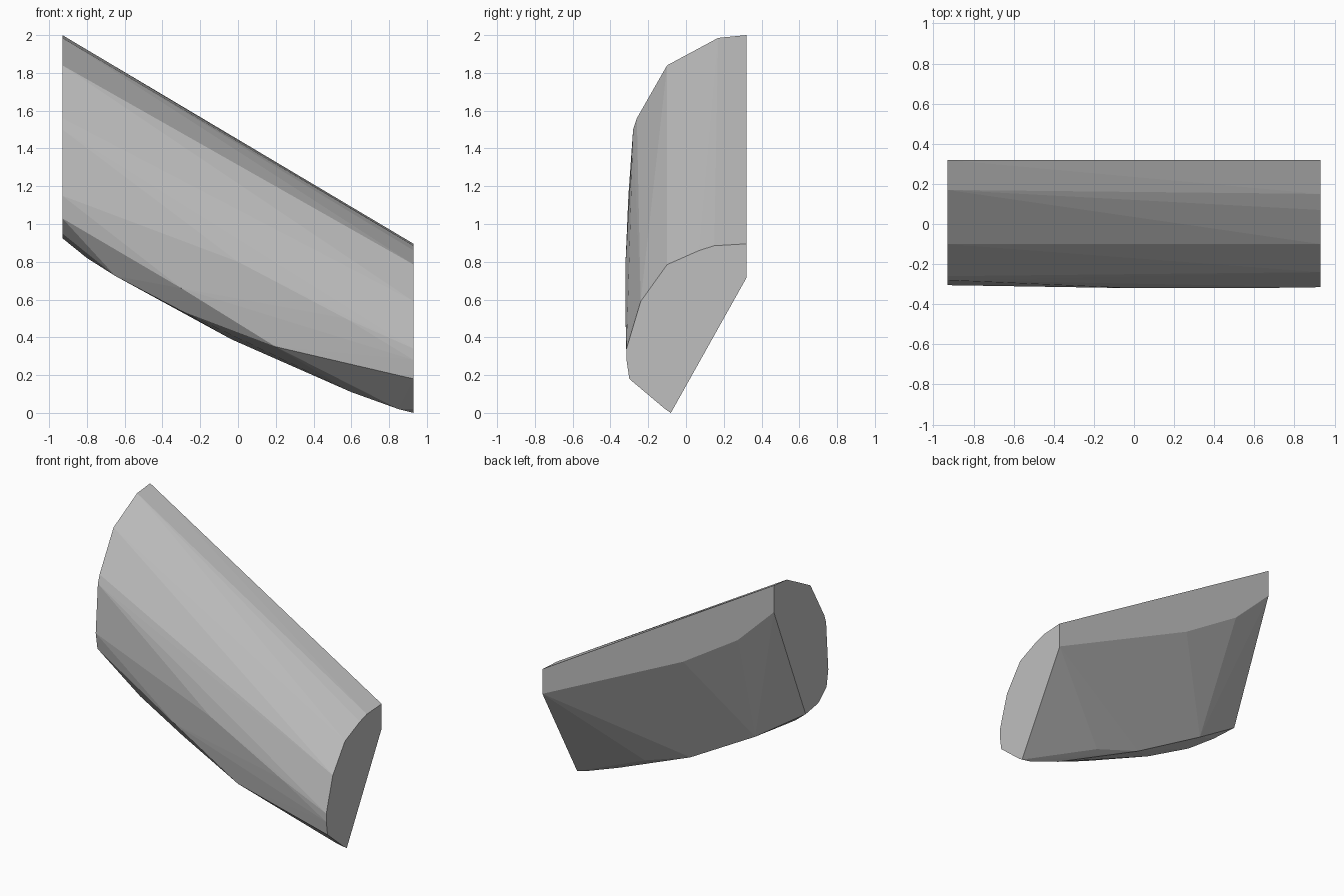
import bpy, bmesh

if "Cube" in bpy.data.objects:
    bpy.data.objects.remove(bpy.data.objects["Cube"])

# Outline of each flat end as (y, z)
LEFT_END = [(0.32, 2.0), (0.17, 1.985), (-0.1, 1.84), (-0.26, 1.56), (-0.28, 1.5),
            (-0.305, 1.15), (-0.285, 1.03), (-0.19, 0.95), (-0.045, 0.925), (0.32, 1.805)]
RIGHT_END = [(0.32, 0.895), (0.15, 0.885), (0.07, 0.86), (-0.1, 0.785), (-0.24, 0.59),
             (-0.315, 0.34), (-0.315, 0.28), (-0.30, 0.18), (-0.11, 0.02), (-0.08, 0.0),
             (0.32, 0.715)]
# Curved underside between the ends
BACK_EDGE = [(-0.64, 0.32, 1.525), (-0.2, 0.32, 1.25)]
KEEL = [(-0.8, -0.11, 0.82), (-0.57, 0.02, 0.69), (-0.036, 0.0, 0.39),
        (0.33, 0.0, 0.27), (0.6, -0.09, 0.11), (0.85, -0.09, 0.02)]
FRONT_BELLY = [(-0.65, -0.195, 0.725), (-0.3, -0.21, 0.54), (0.2, -0.285, 0.35),
               (-0.3, -0.3, 0.66), (0.0, -0.32, 0.8), (0.57, -0.32, 0.5)]

grey = bpy.data.materials.new("plain grey")
grey.diffuse_color = (0.52, 0.52, 0.52, 1)
grey.use_nodes = True
grey.node_tree.nodes["Principled BSDF"].inputs["Base Color"].default_value = grey.diffuse_color

# Faceted solid wrapped around the ends and underside
points = [(-0.93, y, z) for y, z in LEFT_END] + [(0.93, y, z) for y, z in RIGHT_END]
points += BACK_EDGE + KEEL + FRONT_BELLY
bm = bmesh.new()
verts = [bm.verts.new(p) for p in points]
hull = bmesh.ops.convex_hull(bm, input=verts)
unused = {v for v in hull["geom_interior"] + hull["geom_unused"]
          if isinstance(v, bmesh.types.BMVert)}
bmesh.ops.delete(bm, geom=list(unused), context='VERTS')
bmesh.ops.dissolve_limit(bm, angle_limit=0.01, verts=bm.verts, edges=bm.edges)
bmesh.ops.recalc_face_normals(bm, faces=bm.faces)

mesh = bpy.data.meshes.new("slanted_block")
bm.to_mesh(mesh)
bm.free()
mesh.materials.append(grey)
block = bpy.data.objects.new("slanted_block", mesh)
bpy.context.collection.objects.link(block)
